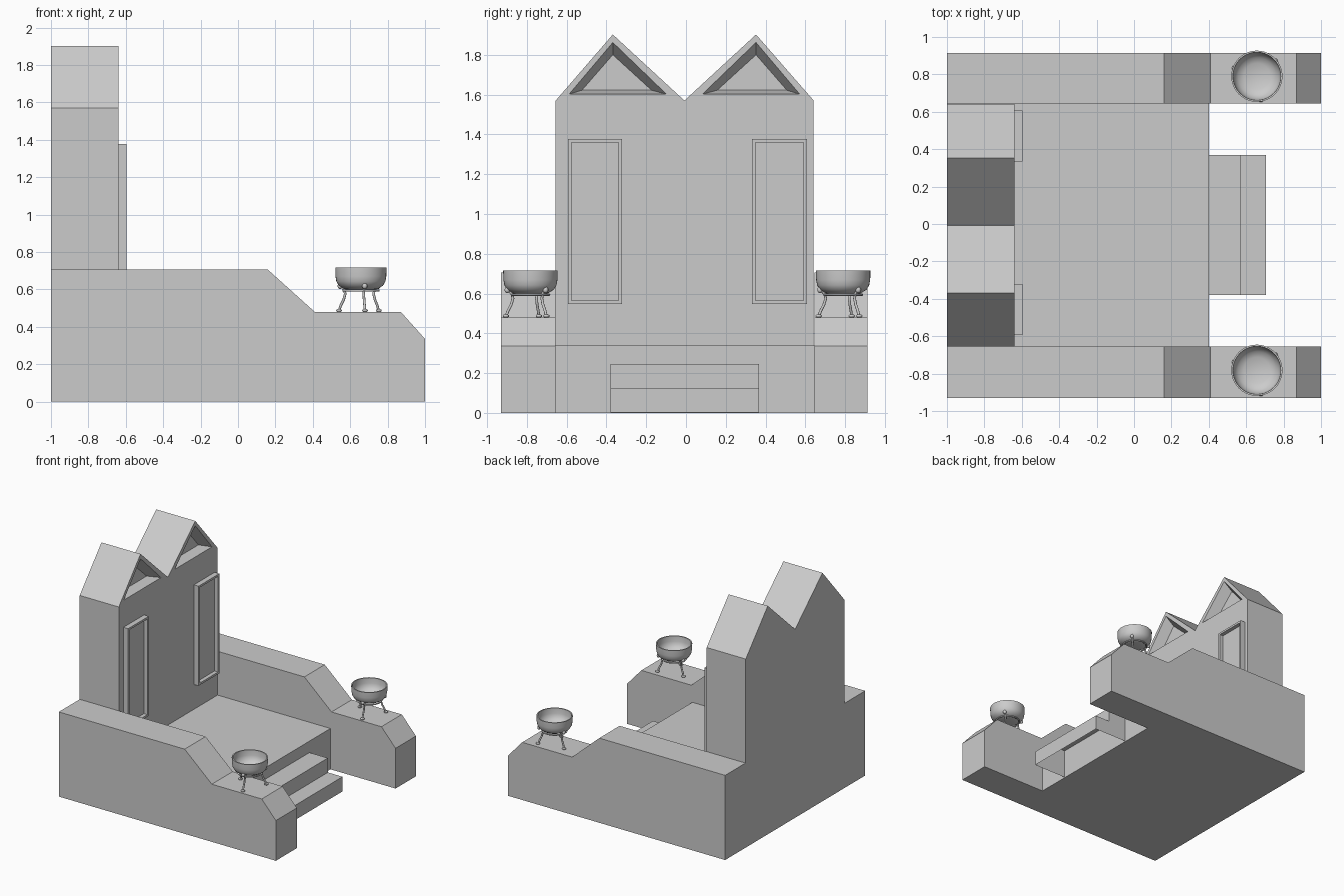
import bpy, bmesh
from math import cos, sin, pi, radians
from mathutils import Vector

if "Cube" in bpy.data.objects:
    bpy.data.objects.remove(bpy.data.objects["Cube"])


def mesh_object(name, bm):
    bmesh.ops.recalc_face_normals(bm, faces=bm.faces)
    me = bpy.data.meshes.new(name)
    bm.to_mesh(me)
    bm.free()
    ob = bpy.data.objects.new(name, me)
    bpy.context.collection.objects.link(ob)
    return ob


def loft(name, a, b):
    """Solid between two matching closed outlines."""
    bm = bmesh.new()
    va, vb = [bm.verts.new(p) for p in a], [bm.verts.new(p) for p in b]
    bm.faces.new(va)
    bm.faces.new(vb)
    for i in range(len(a)):
        j = (i + 1) % len(a)
        bm.faces.new((va[i], va[j], vb[j], vb[i]))
    return mesh_object(name, bm)


def prism_y(name, pts, y0, y1):
    return loft(name, [(x, y0, z) for x, z in pts], [(x, y1, z) for x, z in pts])


def prism_x(name, pts, x0, x1):
    return loft(name, [(x0, y, z) for y, z in pts], [(x1, y, z) for y, z in pts])


def rect(a0, a1, b0, b1):
    return [(a0, b0), (a1, b0), (a1, b1), (a0, b1)]


def cut(ob, cutter):
    m = ob.modifiers.new("recess", 'BOOLEAN')
    m.operation, m.solver, m.object = 'DIFFERENCE', 'EXACT', cutter
    cutter.hide_render = True
    cutter.hide_set(True)


def smooth(ob, angle=40):
    bpy.ops.object.select_all(action='DESELECT')
    ob.select_set(True)
    bpy.context.view_layer.objects.active = ob
    bpy.ops.object.shade_smooth_by_angle(angle=radians(angle))


# side walls with stepped, sloping tops
wall = [(-1, 0), (1, 0), (1, .335), (.87, .48), (.41, .48), (.16, .705), (-1, .705)]
prism_y("side_wall_near", wall, -.93, -.655)
prism_y("side_wall_far", wall, .645, .913)

# platform floor
prism_y("platform", rect(-1, .40, 0, .34), -.655, .645)

# stair shell, open underneath and at the back
stair = [(.40, .245), (.57, .245), (.57, .125), (.705, .125), (.705, .003)]
bm = bmesh.new()
rows = [[bm.verts.new((x, y, z)) for x, z in stair + [(.40, .003)]] for y in (-.38, .368)]
for i in range(len(stair) - 1):
    bm.faces.new((rows[0][i], rows[0][i + 1], rows[1][i + 1], rows[1][i]))
for r in rows:
    bm.faces.new(r)
mesh_object("stairs", bm)

# twin gabled tower
tower = prism_x("tower", [(-.655, .34), (.642, .34), (.642, 1.57), (.352, 1.902),
                          (-.008, 1.57), (-.368, 1.902), (-.655, 1.57)], -1, -.64)

# tapered triangular recesses in the gables
XF, DEPTH = -.64, .08
for s, off in ((-1, -.008), (1, -.008)):
    outer = [(.09, 1.602), (.58, 1.602), (.36, 1.862)]
    inner = [(.165, 1.622), (.515, 1.622), (.36, 1.80)]
    front = [Vector((XF, s * y + off, z)) for y, z in outer]
    back = [Vector((XF - DEPTH, s * y + off, z)) for y, z in inner]
    front = [f + (f - b) * .02 for f, b in zip(front, back)]
    cut(tower, loft("gable_recess_cutter", front, back))

# framed tall panels on the tower front
for name, y0, y1 in (("left_panel", -.593, -.322), ("right_panel", .333, .607)):
    frame = prism_x(name + "_frame", rect(y0, y1, .547, 1.377), -.65, -.597)
    cut(frame, prism_x(name + "_cutter", rect(y0 + .017, y1 - .017, .564, 1.36), -.63, -.55))


def lathe(name, profile, loc, n=40):
    bm = bmesh.new()
    rings = [[bm.verts.new((loc[0] + r * cos(2 * pi * i / n), loc[1] + r * sin(2 * pi * i / n), z))
              for i in range(n)] if r > 0 else [bm.verts.new((loc[0], loc[1], z))]
             for r, z in profile]
    for a, b in zip(rings, rings[1:]):
        for i in range(n):
            j = (i + 1) % n
            f = [a[i % len(a)], a[j % len(a)], b[j % len(b)], b[i % len(b)]]
            bm.faces.new(list(dict.fromkeys(f)))
    smooth(mesh_object(name, bm))


def ball(name, loc, scale):
    bpy.ops.mesh.primitive_uv_sphere_add(segments=16, ring_count=10, location=loc)
    ob = bpy.context.object
    ob.name, ob.scale = name, scale
    smooth(ob, 60)


def brazier(cx, cy):
    # hollow bowl
    lathe("brazier_bowl", [(0, .592), (.05, .594), (.09, .602), (.118, .62), (.131, .642),
                           (.136, .67), (.137, .716), (.128, .716), (.126, .672), (.118, .646),
                           (.10, .624), (.07, .61), (0, .604)], (cx, cy))
    # support ring
    bpy.ops.mesh.primitive_torus_add(major_radius=.094, minor_radius=.006, major_segments=40,
                                     minor_segments=8, location=(cx, cy, .594))
    bpy.context.object.name = "brazier_ring"
    smooth(bpy.context.object, 60)
    # three splayed legs with knobs and feet
    for deg in (160, 40, -80):
        c, s = cos(radians(deg)), sin(radians(deg))
        cu = bpy.data.curves.new("brazier_leg", 'CURVE')
        cu.dimensions, cu.bevel_depth, cu.bevel_resolution = '3D', .007, 3
        cu.use_fill_caps = True
        path = [(.112, .618), (.094, .597), (.089, .575), (.098, .545), (.115, .512), (.124, .487)]
        sp = cu.splines.new('POLY')
        sp.points.add(len(path) - 1)
        for p, (r, z) in zip(sp.points, path):
            p.co = (cx + r * c, cy + r * s, z, 1)
        sp.use_smooth = True
        bpy.context.collection.objects.link(bpy.data.objects.new("brazier_leg", cu))
        ball("brazier_knob", (cx + .118 * c, cy + .118 * s, .618), (.014, .014, .016))
        ball("brazier_foot", (cx + .125 * c, cy + .125 * s, .487), (.016, .016, .009))


brazier(.657, -.782)
brazier(.657, .79)
